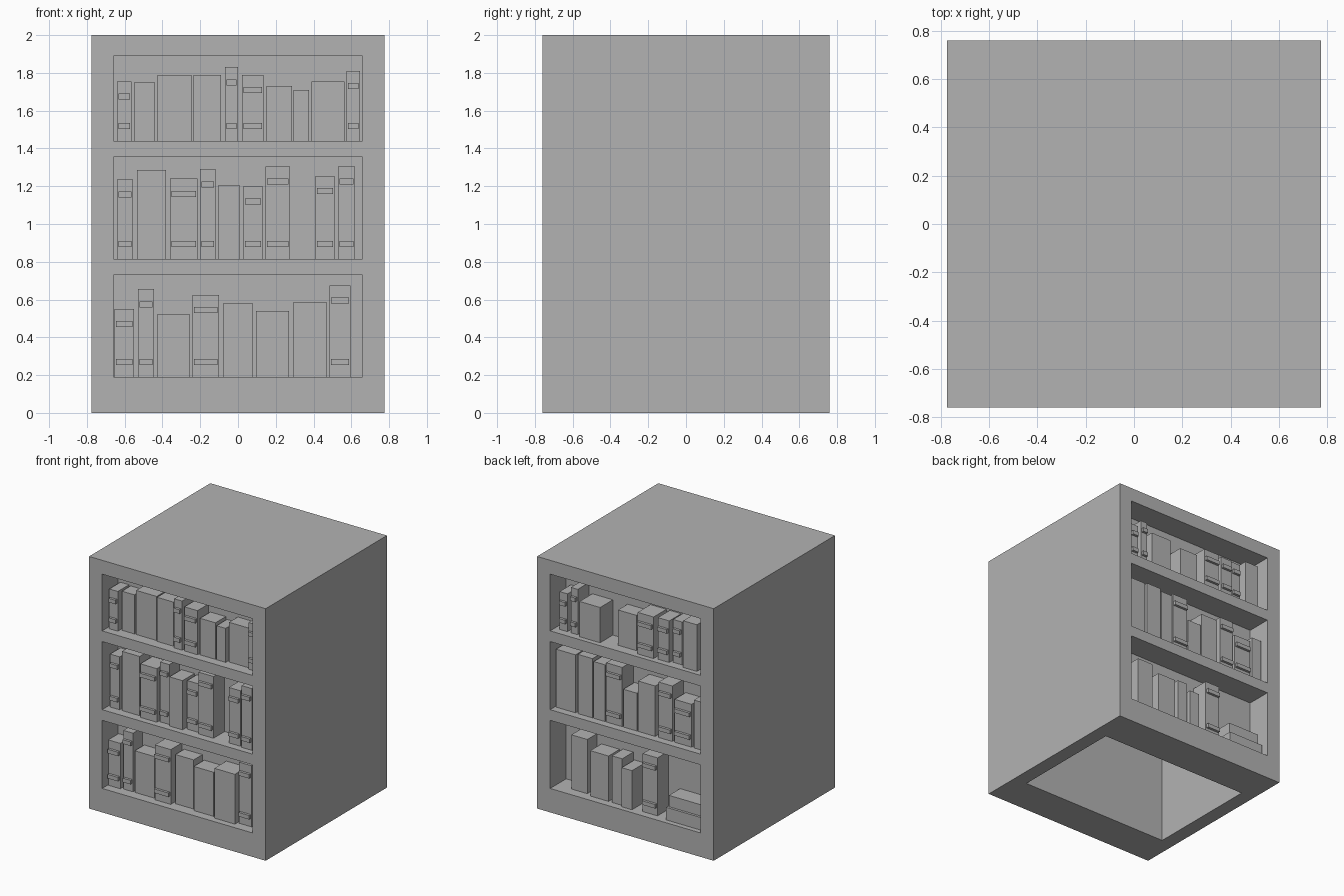
import bpy
import bmesh
from mathutils import Matrix, Vector

if "Cube" in bpy.data.objects:
    bpy.data.objects.remove(bpy.data.objects["Cube"], do_unlink=True)

# Overall sizes of the double-sided bookcase
HALF_WIDTH, HALF_DEPTH, HEIGHT = 0.775, 0.76, 2.0
NICHE_HALF = 0.66
NICHE_DEPTH = 0.2
PANEL = 0.1
SHELVES = {"bottom": (0.19, 0.73), "middle": (0.815, 1.355), "top": (1.44, 1.89)}
UNIT = 0.01

grey = bpy.data.materials.new("plain_grey")
grey.use_nodes = True
colour = (0.45, 0.45, 0.45, 1)
grey.diffuse_color = colour
grey.node_tree.nodes["Principled BSDF"].inputs["Base Color"].default_value = colour


def add_box(bm, low, high):
    """Add an axis-aligned box between two corners."""
    low, high = Vector(low), Vector(high)
    matrix = Matrix.Translation((low + high) / 2) @ Matrix.Diagonal((high - low).to_4d())
    bmesh.ops.create_cube(bm, size=1, matrix=matrix)


def make_object(name, bm):
    """Turn a bmesh into a grey object in the scene."""
    bmesh.ops.recalc_face_normals(bm, faces=bm.faces)
    mesh = bpy.data.meshes.new(name)
    bm.to_mesh(mesh)
    bm.free()
    mesh.materials.append(grey)
    obj = bpy.data.objects.new(name, mesh)
    bpy.context.scene.collection.objects.link(obj)
    return obj


# Carcass: solid block with shelf niches on both faces and a core open below
block = bmesh.new()
add_box(block, (-HALF_WIDTH, -HALF_DEPTH, 0), (HALF_WIDTH, HALF_DEPTH, HEIGHT))
carcass = make_object("bookcase_carcass", block)

hollows = bmesh.new()
back_panel = HALF_DEPTH - NICHE_DEPTH
for floor, ceiling in SHELVES.values():
    add_box(hollows, (-NICHE_HALF, -1, floor), (NICHE_HALF, -back_panel, ceiling))
    add_box(hollows, (-NICHE_HALF, back_panel, floor), (NICHE_HALF, 1, ceiling))
core = back_panel - PANEL
add_box(hollows, (-NICHE_HALF, -core, -1), (NICHE_HALF, core, SHELVES["top"][1]))
cutter = make_object("hollow_cutter", hollows)
cutter.hide_render = True

cut = carcass.modifiers.new("hollows", "BOOLEAN")
cut.operation = "DIFFERENCE"
cut.solver = "EXACT"
cut.object = cutter
graph = bpy.context.evaluated_depsgraph_get()
carved = bpy.data.meshes.new_from_object(carcass.evaluated_get(graph))
carcass.modifiers.clear()
carcass.data = carved
bpy.data.objects.remove(cutter, do_unlink=True)


def plain(left, width, height, setback):
    return left * UNIT, width * UNIT, height * UNIT, setback * UNIT, False


def banded(left, width, height, setback):
    return left * UNIT, width * UNIT, height * UNIT, setback * UNIT, True


def add_bands(bm, left, right, face, floor, height):
    """Two raised ridges across a spine, near its foot and its head."""
    inset, rise, half, offset = 0.008, 0.02, 0.016, 0.08
    for middle in (floor + offset, floor + height - offset):
        add_box(bm, (left + inset, face - rise, middle - half),
                (right - inset, face + rise, middle + half))


def fill_shelf(side, shelf, books):
    """Stand a row of books on one shelf; the back row is turned half round."""
    bm = bmesh.new()
    floor = SHELVES[shelf][0]
    for left, width, height, setback, has_bands in books:
        face = setback - HALF_DEPTH
        add_box(bm, (left, face, floor), (left + width, -back_panel, floor + height))
        if has_bands:
            add_bands(bm, left, left + width, face, floor, height)
    if side == "back":
        bm.transform(Matrix.Diagonal((-1, -1, 1, 1)))
    make_object(f"{side}_{shelf}_books", bm)


# Front rows, each book as left edge, width, height and setback
fill_shelf("front", "top", [
    banded(-64, 7.5, 31.5, 6), plain(-55, 11, 31, 9), plain(-42.5, 18, 35, 9),
    plain(-23.5, 14.5, 35, 8), banded(-7, 7, 39, 6), banded(2, 11.5, 35, 6),
    plain(15, 13.5, 29, 7), plain(29.5, 8, 27, 7), plain(39, 17.5, 31.5, 9),
    banded(57.5, 7, 37, 7),
])
fill_shelf("front", "middle", [
    banded(-64, 8.5, 42, 7), plain(-53.5, 15.5, 47, 7), banded(-36, 14.5, 42.5, 5),
    banded(-20, 8, 47.5, 7), plain(-10.5, 11.5, 39, 5), banded(3, 10, 38.5, 8),
    banded(14.5, 13, 49, 6), banded(41, 10, 44, 6), banded(53, 9, 49, 5),
])
fill_shelf("front", "bottom", [
    banded(-65.5, 10.5, 36, 7), banded(-53, 8.5, 46.5, 8), plain(-43, 17.5, 33, 8),
    banded(-24, 14, 43.5, 6), plain(-8, 16, 39, 9), plain(9.5, 17.5, 35, 7),
    plain(29, 18, 39.5, 5), banded(48.5, 11, 48.5, 8),
])

# Back rows, measured as seen when facing the back
fill_shelf("back", "top", [
    banded(-62, 7, 30, 6), banded(-52, 6, 36, 6), plain(-43, 18, 28, 4),
    plain(-12, 16, 28, 8), banded(8, 14, 33, 4), banded(25, 10, 33, 5),
    banded(37, 8, 34, 7), plain(48, 12, 37, 4),
])
fill_shelf("back", "middle", [
    plain(-65, 17, 46, 6), plain(-46, 13, 47, 6), plain(-32, 10, 45, 6),
    banded(-21, 14, 47, 6), plain(-6, 12, 30, 6), plain(7, 15, 40, 6),
    banded(25, 12, 44, 6), banded(39, 15, 34, 6), plain(56, 9, 38, 6),
])
fill_shelf("back", "bottom", [
    plain(-53, 14, 43, 8), plain(-35, 16, 36, 6), plain(-16, 9, 37, 6),
    plain(-6, 9, 31, 4), banded(11, 13, 46, 6),
    # Two books lying flat, one upon the other
    plain(33, 31, 10, 4), plain(34, 28, 19, 6),
])
